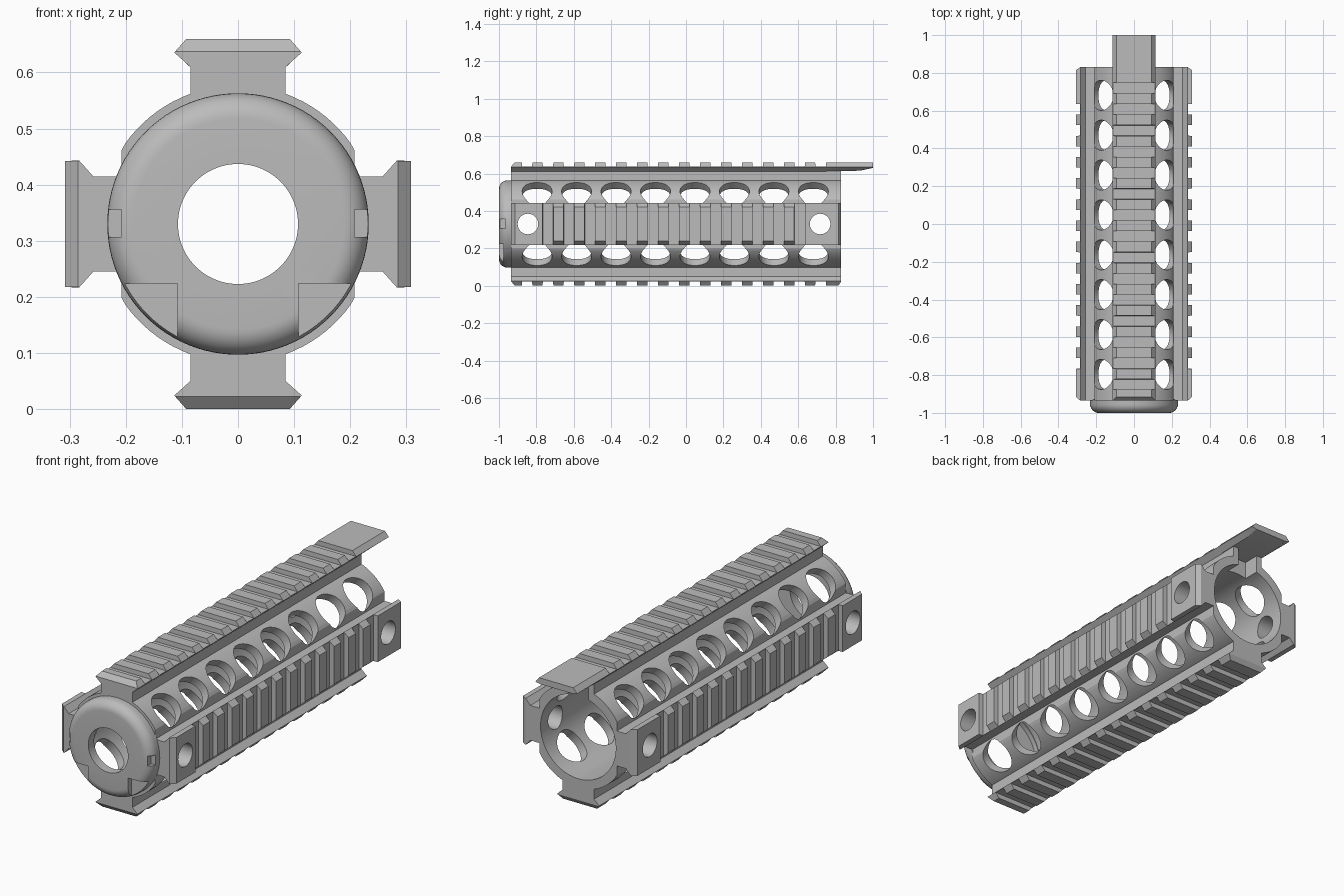
import bpy, bmesh, math
from mathutils import Vector, Matrix

if "Cube" in bpy.data.objects:
    bpy.data.objects.remove(bpy.data.objects["Cube"])

CZ = 0.33                     # height of the tube axis
FRONT, BACK = -0.935, 0.83    # ends of the tube
grey = bpy.data.materials.new("plain_grey")
grey.diffuse_color = (0.5, 0.5, 0.5, 1)
grey.use_nodes = True
grey.node_tree.nodes["Principled BSDF"].inputs["Base Color"].default_value = grey.diffuse_color


def make(name, bm):
    bmesh.ops.recalc_face_normals(bm, faces=bm.faces)
    me = bpy.data.meshes.new(name)
    bm.to_mesh(me)
    bm.free()
    me.materials.append(grey)
    ob = bpy.data.objects.new(name, me)
    bpy.context.collection.objects.link(ob)
    return ob


def skin(bm, rings, closed=False):
    """Join equal rings of points; cap the ends or close the loop."""
    vs = [[bm.verts.new(p) for p in r] for r in rings]
    n = len(vs[0])
    pairs = list(zip(vs, vs[1:])) + ([(vs[-1], vs[0])] if closed else [])
    for a, b in pairs:
        for i in range(n):
            j = (i + 1) % n
            bm.faces.new((a[i], a[j], b[j], b[i]))
    if not closed:
        bm.faces.new(vs[0])
        bm.faces.new(vs[-1])


def polar(a, u, v, y):
    """Point at sideways offset u and radial distance v, in direction a."""
    return (u * math.cos(a) + v * math.sin(a), y,
            CZ - u * math.sin(a) + v * math.cos(a))


def add_box(bm, x0, x1, y0, y1, z0, z1):
    skin(bm, [[(x0, y, z0), (x1, y, z0), (x1, y, z1), (x0, y, z1)] for y in (y0, y1)])


def add_cyl(bm, a, y, r, v0, v1, n=40):
    skin(bm, [[polar(a, r * math.cos(t * math.tau / n), v, y + r * math.sin(t * math.tau / n))
               for t in range(n)] for v in (v0, v1)])


def cut(ob, bm):
    """Boolean-subtract the bmesh from the object and bake the result."""
    tool = make("cutter", bm)
    m = ob.modifiers.new("cut", 'BOOLEAN')
    m.operation, m.solver, m.object = 'DIFFERENCE', 'EXACT', tool
    dg = bpy.context.evaluated_depsgraph_get()
    me = bpy.data.meshes.new_from_object(ob.evaluated_get(dg))
    ob.modifiers.clear()
    ob.data = me
    bpy.data.objects.remove(tool)


# Tube with flattened sides
bm = bmesh.new()
N = 96
outer, inner = [], []
for i in range(N):
    t = (i + 0.5) * math.tau / N
    c, s = math.cos(t), math.sin(t)
    x = max(-0.208, min(0.208, 0.247 * c))
    outer.append((x, 0.247 * s))
    inner.append((0.203 * c, 0.203 * s))
skin(bm, [[(x, y, CZ + z) for x, z in ring] for ring, y in
          ((outer, FRONT), (outer, BACK), (inner, BACK), (inner, FRONT))], closed=True)
tube = make("tube", bm)

# Rows of round vent holes on the diagonals
bm = bmesh.new()
for k in range(8):
    for q in range(4):
        add_cyl(bm, math.pi / 4 + q * math.pi / 2, -0.796 + 0.211 * k, 0.08, 0.15, 0.3)
cut(tube, bm)


def side_holes():
    bm = bmesh.new()
    for a in (math.pi / 2, -math.pi / 2):
        for y in (-0.845, 0.717):
            add_cyl(bm, a, y, 0.055, 0.15, 0.4)
    return bm


cut(tube, side_holes())

# Notch through the top of the tube at the back
bm = bmesh.new()
add_box(bm, -0.055, 0.055, 0.75, 0.9, 0.45, 0.7)
cut(tube, bm)


# Toothed rails: one section swept along y, its height changing per tooth
def section(a, y, top, state):
    lip = top - 0.025
    w, v = {'tooth': (0.092, top), 'groove': (0.112, lip - 0.0 + 0.002),
            'block': (0.1125, top), 'end': (0.1125, lip + 0.002)}[state]
    half = [(0.085, 0.207), (0.085, top - 0.05), (0.113, lip), (w, v)]
    pts = half + [(-u, r) for u, r in reversed(half)]
    return [polar(a, u, r, y) for u, r in pts]


def rail(name, a, top, spans, y_end):
    """spans: (start, end, kind) of the raised parts, in order along y."""
    st = []
    e = 0.0005
    for y0, y1, kind in spans:
        if y0 == FRONT:
            st += [(y0, 'end'), (y0 + 0.02, kind)]
        else:
            st += [(y0 - e, 'groove'), (y0 + e, kind)]
        if y1 == BACK:
            st += [(y1 - 0.015, kind), (y1, 'end')]
        else:
            st += [(y1 - e, kind), (y1 + e, 'groove')]
    if st[-1][0] < y_end - 0.01:
        st.append((y_end, 'groove'))
    bm = bmesh.new()
    skin(bm, [section(a, y, top, k) for y, k in st])
    return make(name, bm)


teeth = [(-0.822 + 0.1121 * i, -0.766 + 0.1121 * i, 'tooth') for i in range(14)]
first = [(FRONT, -0.877, 'tooth')]
rail("top_rail", 0, 0.33, first + teeth, 0.75)
rail("bottom_rail", math.pi, 0.33, first + teeth + [(0.749, BACK, 'tooth')], BACK)
for name, a in (("right_rail", math.pi / 2), ("left_rail", -math.pi / 2)):
    ob = rail(name, a, 0.308, [(FRONT, -0.766, 'block')] + teeth[1:13] + [(0.636, BACK, 'block')], BACK)
    cut(ob, side_holes())

# Neck cheeks either side of the rear notch
bm = bmesh.new()
for s in (-1, 1):
    add_box(bm, min(s * 0.055, s * 0.085), max(s * 0.055, s * 0.085), 0.745, BACK, 0.54, 0.618)
make("rear_neck", bm)

# Flat tongue reaching back over the tube end
bm = bmesh.new()
rings = []
for y, zb in ((0.749, 0.612), (0.93, 0.615), (1.0, 0.63)):
    half = [(0.088, zb), (0.113, 0.636), (0.092, 0.66)]
    rings.append([(u, y, z) for u, z in half + [(-u, z) for u, z in reversed(half)]])
skin(bm, rings)
make("rear_tongue", bm)

# Rounded front cap, turned around the axis
prof = [(0.107, -1.0)]
for i in range(9):
    t = i / 8 * math.pi / 2
    prof.append((0.188 + 0.045 * math.sin(t), -0.955 - 0.045 * math.cos(t)))
prof += [(0.233, -0.93), (0.2, -0.93), (0.2, -0.955), (0.107, -0.955)]
bm = bmesh.new()
skin(bm, [[polar(k * math.tau / 96, 0, r, y) for r, y in prof] for k in range(96)], closed=True)
cap = make("front_cap", bm)

# Cap recesses: lower corners beside the tab, small notches at the sides
bm = bmesh.new()
for s in (-1, 1):
    add_box(bm, *sorted((s * 0.108, s * 0.3)), -1.1, -0.975, 0.0, 0.224)
    add_box(bm, *sorted((s * 0.208, s * 0.3)), -1.1, -0.965, 0.307, 0.356)
cut(cap, bm)

# Smooth the round surfaces, keep the edges crisp
bpy.ops.object.select_all(action='DESELECT')
for ob in bpy.context.scene.objects:
    ob.select_set(True)
bpy.context.view_layer.objects.active = tube
bpy.ops.object.shade_smooth_by_angle(angle=math.radians(25))
